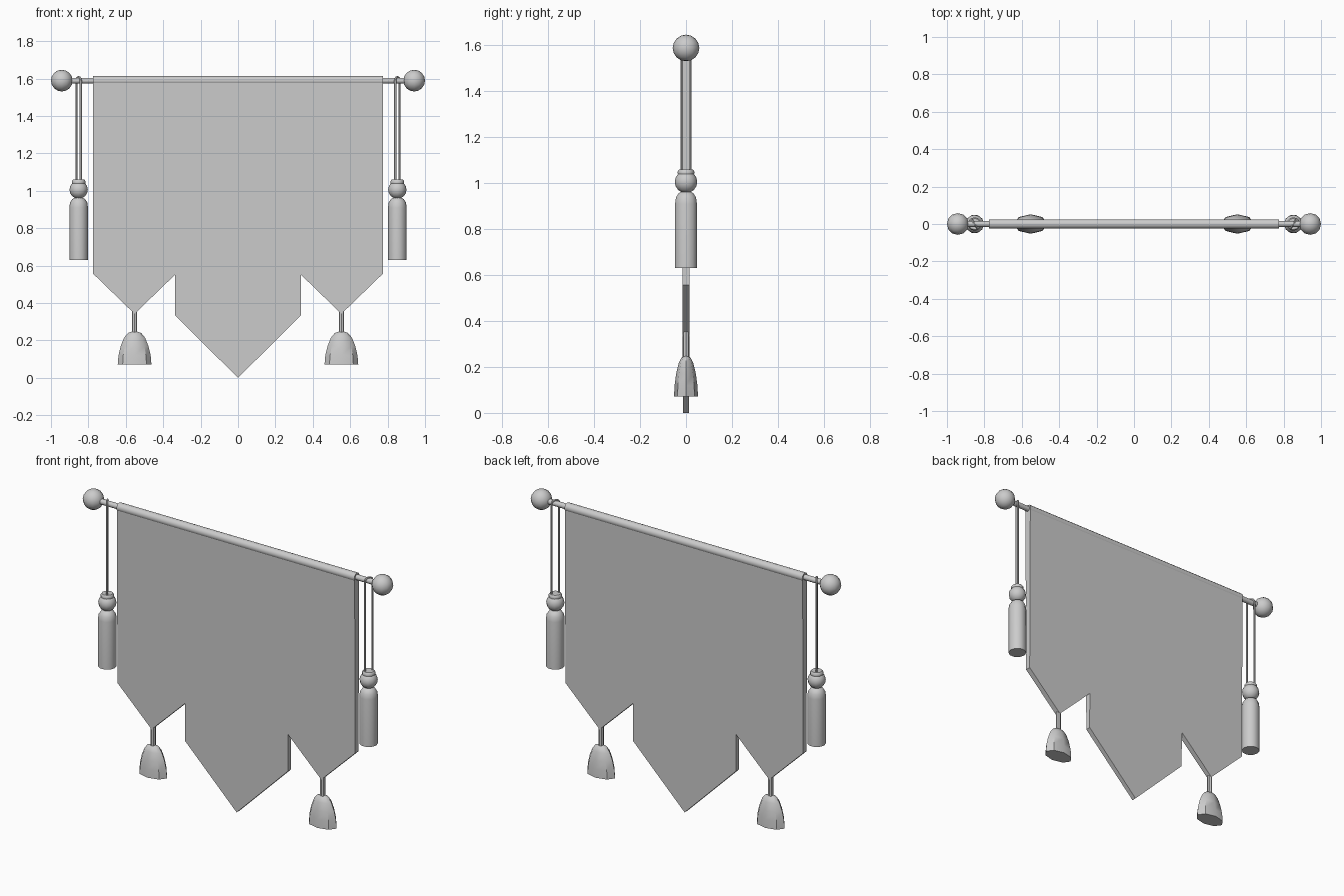
import bpy, bmesh, math
from mathutils import Matrix, Vector

cube = bpy.data.objects.get("Cube")
if cube:
    bpy.data.objects.remove(cube, do_unlink=True)

grey = bpy.data.materials.new("plain_grey")
grey.use_nodes = True
colour = (0.6, 0.6, 0.6, 1)
grey.diffuse_color = colour
grey.node_tree.nodes["Principled BSDF"].inputs["Base Color"].default_value = colour

ROD_Z = 1.589
HALF_W = 0.775


def finish(name, bm, angle=40):
    """Turn a bmesh into a smooth object with sharp edges kept."""
    bmesh.ops.recalc_face_normals(bm, faces=bm.faces)
    mesh = bpy.data.meshes.new(name)
    bm.to_mesh(mesh)
    bm.free()
    mesh.materials.append(grey)
    ob = bpy.data.objects.new(name, mesh)
    bpy.context.collection.objects.link(ob)
    bpy.ops.object.select_all(action='DESELECT')
    ob.select_set(True)
    bpy.context.view_layer.objects.active = ob
    bpy.ops.object.shade_smooth_by_angle(angle=math.radians(angle))
    return ob


def lathe(name, profile, x, sides, flat=1.0):
    """Revolve (radius, z) points about a vertical axis at x; flat squashes depth."""
    bm = bmesh.new()
    rings = []
    for r, z in profile:
        turns = [2 * math.pi * i / sides for i in range(sides)]
        rings.append([bm.verts.new((x + r * math.cos(a), r * flat * math.sin(a), z))
                      for a in turns])
    for low, high in zip(rings, rings[1:]):
        for i in range(sides):
            j = (i + 1) % sides
            bm.faces.new((low[i], low[j], high[j], high[i]))
    bm.faces.new(rings[0])
    bm.faces.new(rings[-1])
    return finish(name, bm)


def bar(name, radius, half, sides):
    """Horizontal cylinder along x at rod height."""
    bm = bmesh.new()
    bmesh.ops.create_cone(bm, cap_ends=True, segments=sides, radius1=radius, radius2=radius,
                          depth=2 * half, matrix=Matrix.Translation((0, 0, ROD_Z))
                          @ Matrix.Rotation(math.pi / 2, 4, 'Y'))
    return finish(name, bm, 50)


def ball(name, radius, x, z):
    bm = bmesh.new()
    bmesh.ops.create_uvsphere(bm, u_segments=12, v_segments=8, radius=radius,
                              matrix=Matrix.Translation((x, 0, z)))
    return finish(name, bm, 60)


def cord(name, points, radius):
    """Tube swept along a path, as a mesh."""
    curve = bpy.data.curves.new(name, 'CURVE')
    curve.dimensions = '3D'
    curve.bevel_depth = radius
    curve.bevel_resolution = 1
    curve.use_fill_caps = True
    spline = curve.splines.new('POLY')
    spline.points.add(len(points) - 1)
    for p, co in zip(spline.points, points):
        p.co = (*co, 1)
    temp = bpy.data.objects.new(name + "_path", curve)
    bpy.context.collection.objects.link(temp)
    bpy.context.view_layer.update()
    mesh = bpy.data.meshes.new_from_object(temp)
    bpy.data.objects.remove(temp, do_unlink=True)
    bm = bmesh.new()
    bm.from_mesh(mesh)
    return finish(name, bm, 50)


# Cloth: pointed outline given depth, slightly thicker towards the rod
half_outline = [(HALF_W, 1.595), (HALF_W, 0.557), (0.553, 0.342), (0.336, 0.552), (0.336, 0.333)]
outline = half_outline + [(0, 0)] + [(-x, z) for x, z in reversed(half_outline)]
bm = bmesh.new()
sheets = []
for side in (-1, 1):
    sheets.append([bm.verts.new((x, side * (0.013 + 0.005 * z), z)) for x, z in outline])
    bm.faces.new(sheets[-1])
for i in range(len(outline)):
    j = (i + 1) % len(outline)
    bm.faces.new((sheets[0][i], sheets[0][j], sheets[1][j], sheets[1][i]))
finish("cloth", bm, 30)

# Rod and the sleeve of cloth around it
bar("rod", 0.016, 0.92, 10)
bar("cloth_sleeve", 0.025, HALF_W, 12)

body = [(0.05, 0.631), (0.05, 0.91), (0.046, 0.938), (0.034, 0.956), (0.018, 0.965)]
collar = [(0.034, 1.034), (0.036, 1.042), (0.036, 1.052), (0.03, 1.06)]
bell = [(0.09, 0.072), (0.086, 0.12), (0.074, 0.17), (0.056, 0.215), (0.035, 0.24), (0.014, 0.247)]

for side, word in ((1, "left"), (-1, "right")):
    ball(word + "_finial", 0.058, side * 0.942, ROD_Z)

    # Looped cord and long tassel hanging from the rod
    x = side * 0.852
    offset = Vector((side * 0.011, 0.019, 0))
    centre = Vector((x, 0, ROD_Z))
    loop = [centre + offset * math.cos(a) + Vector((0, 0, 0.019 * math.sin(a)))
            for a in [math.pi * i / 8 for i in range(9)]]
    ends = [Vector((x, 0, 1.045)) + offset * s for s in (1, -1)]
    cord(word + "_tassel_cord", [ends[0]] + loop + [ends[1]], 0.006)
    lathe(word + "_tassel_collar", collar, x, 12)
    ball(word + "_tassel_knot", 0.049, x, 1.006)
    lathe(word + "_tassel_body", body, x, 10)

    # Short bell tassel below the cloth point
    lathe(word + "_bell_neck", [(0.014, 0.24), (0.014, 0.365)], side * 0.553, 8)
    lathe(word + "_bell_tassel", bell, side * 0.553, 8, 0.58)
